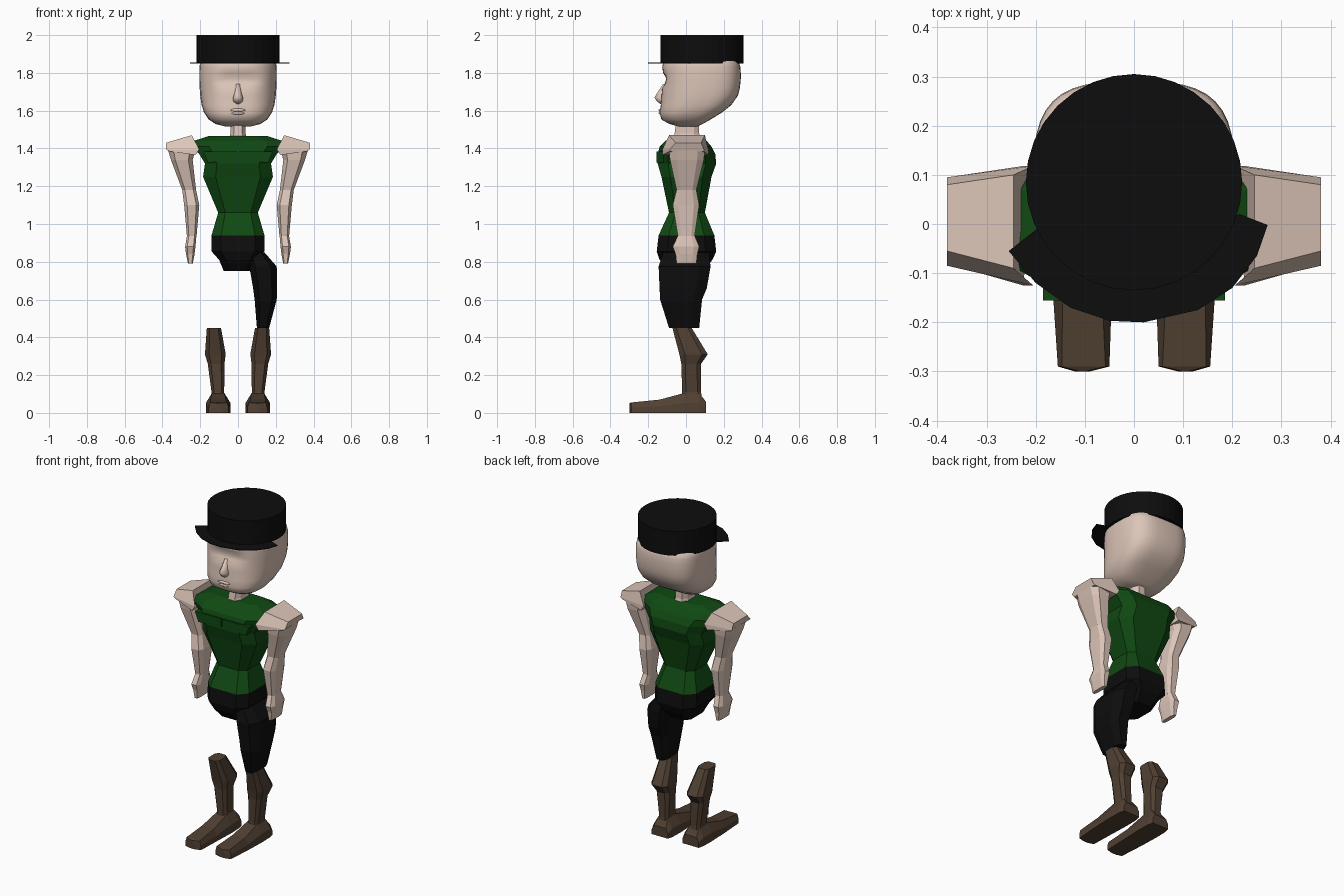
import bpy, bmesh, math


def mat(name, rgb):
    m = bpy.data.materials.new(name)
    m.diffuse_color = (*rgb, 1)
    return m


SKIN = mat("skin", (0.72, 0.56, 0.48))
GREEN = mat("green_cloth", (0.005, 0.066, 0.006))
BLACK = mat("black_cloth", (0.004, 0.004, 0.004))
BROWN = mat("brown_leather", (0.082, 0.052, 0.033))


def loft(name, rings, material, smooth=False):
    """Skin a list of equal-length point rings and cap both ends."""
    bm = bmesh.new()
    vs = [[bm.verts.new(p) for p in r] for r in rings]
    n = len(vs[0])
    for a, b in zip(vs, vs[1:]):
        for i in range(n):
            j = (i + 1) % n
            bm.faces.new((a[i], a[j], b[j], b[i]))
    bm.faces.new(vs[0][::-1])
    bm.faces.new(vs[-1])
    bmesh.ops.recalc_face_normals(bm, faces=bm.faces[:])
    me = bpy.data.meshes.new(name)
    bm.to_mesh(me)
    bm.free()
    me.materials.append(material)
    ob = bpy.data.objects.new(name, me)
    bpy.context.collection.objects.link(ob)
    if smooth:
        me.shade_smooth()
    return ob


def octagon(z, x0, x1, y0, y1, c=0.3, s=1):
    """Chamfered rectangle at height z, s = -1 mirrors it to the other side."""
    cx, cy = (x1 - x0) * c, (y1 - y0) * c
    pts = [(x0 + cx, y0), (x1 - cx, y0), (x1, y0 + cy), (x1, y1 - cy),
           (x1 - cx, y1), (x0 + cx, y1), (x0, y1 - cy), (x0, y0 + cy)]
    return [(s * x, y, z) for x, y in pts]


def limb(name, rows, material, c=0.22, s=1):
    return loft(name, [octagon(*r, c, s) for r in rows], material)


# Torso and chest flap
limb("torso", [(0.94, -0.14, 0.14, -0.145, 0.15), (1.06, -0.105, 0.105, -0.09, 0.10),
               (1.25, -0.185, 0.185, -0.13, 0.135), (1.32, -0.175, 0.175, -0.15, 0.16),
               (1.37, -0.205, 0.205, -0.15, 0.155), (1.41, -0.24, 0.24, -0.14, 0.135),
               (1.44, -0.235, 0.235, -0.11, 0.11), (1.467, -0.15, 0.15, -0.06, 0.07)], GREEN, 0.18)
for s, side in ((1, "left"), (-1, "right")):
    loft(side + "_chest_flap", [[(s * x, y, z) for x, z in
         ((0.005, 1.335), (0.16, 1.325), (0.185, 1.385), (0.005, 1.385))]
         for y in (-0.156, -0.12)], GREEN)

# Pelvis and the single trouser leg
limb("pelvis", [(0.75, -0.075, 0.075, -0.09, 0.09), (0.81, -0.10, 0.10, -0.14, 0.14),
                (0.855, -0.14, 0.14, -0.155, 0.16), (0.94, -0.14, 0.14, -0.145, 0.15)], BLACK, 0.18)
thigh = limb("trouser_leg", [(0.45, 0.10, 0.165, -0.09, 0.07), (0.60, 0.088, 0.205, -0.137, 0.085),
                             (0.66, 0.08, 0.207, -0.14, 0.11), (0.775, 0.06, 0.205, -0.145, 0.13),
                             (0.85, 0.05, 0.14, -0.12, 0.12)], BLACK)

# Boots: shaft and foot on each side
for s, side in ((1, "left"), (-1, "right")):
    limb(side + "_boot_shaft", [(0.06, 0.07, 0.145, -0.03, 0.085), (0.11, 0.073, 0.14, -0.02, 0.08),
                                (0.26, 0.072, 0.16, -0.025, 0.08), (0.31, 0.065, 0.175, -0.035, 0.115),
                                (0.45, 0.09, 0.165, -0.072, 0.03)], BROWN, 0.2, s)
    foot = []
    for y, x0, x1, h, top in ((-0.30, 0.09, 0.12, 0.05, 0.01), (-0.29, 0.05, 0.155, 0.055, 0.008),
                              (-0.14, 0.045, 0.165, 0.07, 0.02), (-0.01, 0.04, 0.17, 0.105, 0.032),
                              (0.07, 0.042, 0.168, 0.105, 0.032), (0.105, 0.05, 0.16, 0.06, 0.015)):
        foot.append([(s * x, y, z) for x, z in ((x0, 0), (x1, 0), (x1, h * 0.5), (x1 - top, h),
                                                (x0 + top, h), (x0, h * 0.5))])
    loft(side + "_boot_foot", foot, BROWN)

    # Shoulder block with a slanted inner end
    loft(side + "_shoulder", [
        [(s * x, y, z) for x, y, z in ((xb, yb0, zb), (xb, yb1, zb), (xm, yb1, zm),
                                       (xt, yt1, zt), (xt, yt0, zt), (xm, yb0, zm))]
        for xb, xm, xt, yb0, yb1, yt0, yt1, zb, zm, zt in (
            (0.225, 0.205, 0.245, -0.125, 0.118, -0.09, 0.10, 1.365, 1.395, 1.47),
            (0.365, 0.38, 0.38, -0.085, 0.095, -0.055, 0.08, 1.385, 1.395, 1.43))], SKIN)
    # Arm, from shoulder to wrist
    limb(side + "_arm", [(1.39, 0.225, 0.37, -0.09, 0.10), (1.34, 0.24, 0.355, -0.085, 0.095),
                         (1.18, 0.222, 0.295, -0.05, 0.055), (1.10, 0.205, 0.285, -0.07, 0.07),
                         (0.93, 0.22, 0.27, -0.042, 0.045)], SKIN, 0.2, s)
    # Hand and thumb
    limb(side + "_hand", [(0.94, 0.22, 0.27, -0.042, 0.045), (0.88, 0.225, 0.28, -0.07, 0.07),
                          (0.84, 0.23, 0.275, -0.055, 0.06), (0.79, 0.24, 0.265, -0.05, 0.055)],
         SKIN, 0.2, s)

# Neck
limb("neck", [(1.44, -0.05, 0.05, -0.065, 0.08), (1.48, -0.04, 0.04, -0.06, 0.07),
              (1.56, -0.04, 0.04, -0.05, 0.07)], SKIN)


# Head: squarish rings, narrower towards the face, with sunken eyes
def head_ring(z, w, y0, y1, n=40):
    out = []
    for i in range(n):
        a = 2 * math.pi * i / n
        c, d = math.cos(a), math.sin(a)
        x = math.copysign(abs(c) ** 0.62, c) * w
        t = math.copysign(abs(d) ** 0.62, d)
        x *= 1 - 0.2 * max(0, -t) ** 2
        y = (y0 + y1) / 2 + t * (y1 - y0) / 2
        if t < -0.8:
            y += 0.024 * math.exp(-((z - 1.765) / 0.03) ** 2 - (x / 0.11) ** 4)
        out.append((x, y, z))
    return out


rows = [(1.517, 0.07, -0.04, 0.06), (1.53, 0.12, -0.09, 0.09), (1.553, 0.155, -0.13, 0.13),
        (1.59, 0.18, -0.14, 0.19), (1.63, 0.193, -0.133, 0.24), (1.68, 0.20, -0.13, 0.275),
        (1.72, 0.203, -0.128, 0.285), (1.745, 0.204, -0.127, 0.288), (1.77, 0.205, -0.127, 0.29),
        (1.80, 0.205, -0.127, 0.29), (1.83, 0.204, -0.126, 0.288), (1.86, 0.20, -0.12, 0.28),
        (1.90, 0.16, -0.08, 0.23)]
loft("head", [head_ring(*r) for r in rows], SKIN, True)

# Nose and lips
loft("nose", [octagon(z, -w, w, y, -0.09, 0.3) for z, w, y in (
    (1.635, 0.012, -0.135), (1.65, 0.025, -0.155), (1.67, 0.026, -0.167),
    (1.695, 0.018, -0.152), (1.74, 0.011, -0.122))], SKIN, True)
for name, z, w in (("upper_lip", 1.603, 0.04), ("lower_lip", 1.587, 0.034)):
    loft(name, [octagon(z + dz, -w * k, w * k, y, -0.11, 0.2) for dz, k, y in (
        (-0.008, 0.8, -0.138), (0, 1, -0.147), (0.008, 0.7, -0.137))], SKIN, True)

# Cap crown
bpy.ops.mesh.primitive_cylinder_add(vertices=32, radius=0.22, depth=0.15, location=(0, 0.085, 1.925))
cap = bpy.context.object
cap.name = "cap_crown"
cap.data.materials.append(BLACK)

# Cap visor: thin, slightly skewed crescent
outline = [(-0.255, -0.055), (-0.20, -0.012), (-0.19, 0.0), (-0.13, -0.07), (0, -0.12), (0.13, -0.07),
           (0.19, 0.01), (0.215, 0.02), (0.272, -0.002), (0.25, -0.065), (0.20, -0.13), (0.13, -0.175),
           (0.02, -0.20), (-0.05, -0.197), (-0.13, -0.17), (-0.20, -0.12)]
loft("cap_visor", [[(x, y, z) for x, y in outline] for z in (1.85, 1.854)], BLACK)
